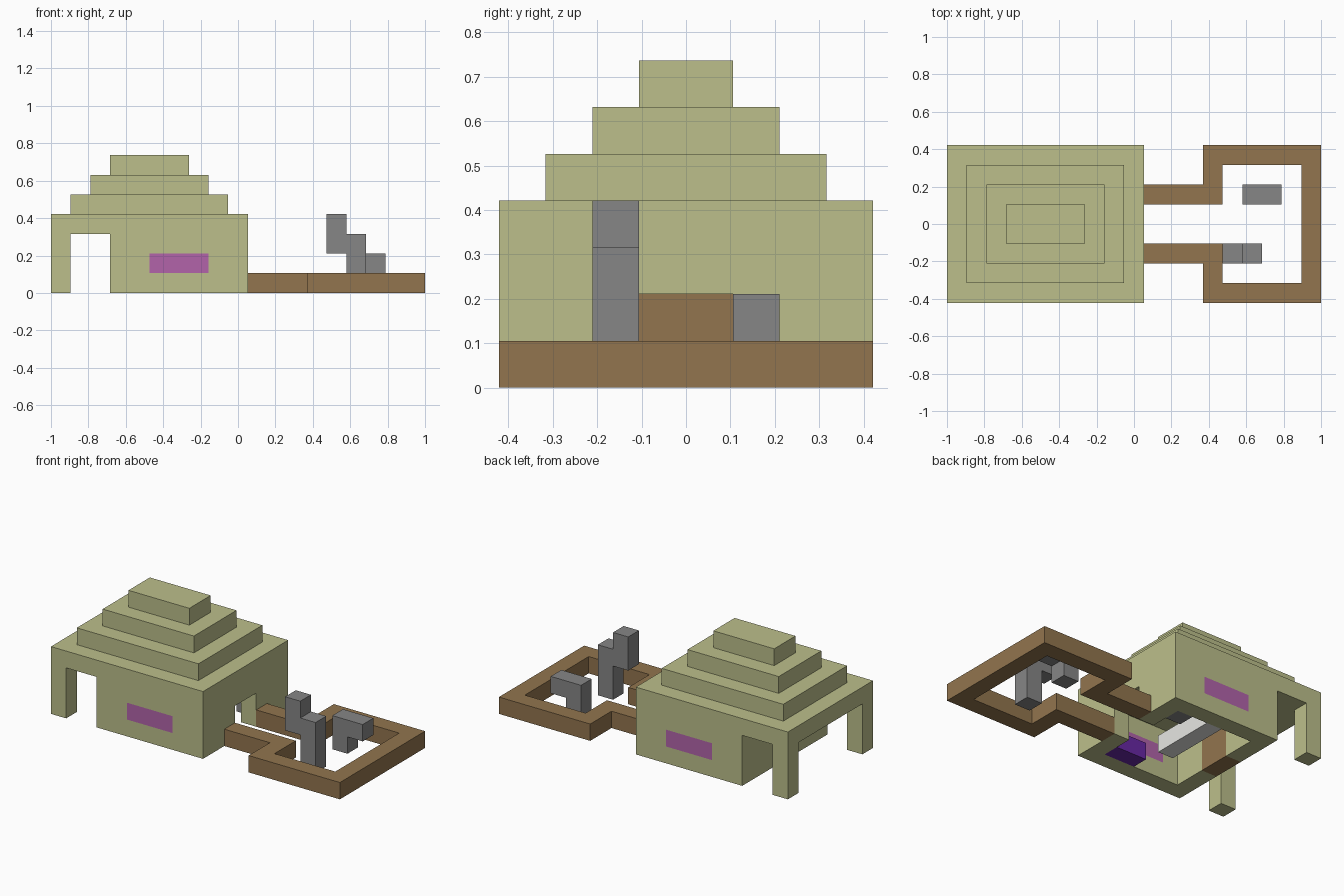
import bpy
import bmesh
from mathutils import Vector

if "Cube" in bpy.data.objects:
    bpy.data.objects.remove(bpy.data.objects["Cube"], do_unlink=True)

U = 2 / 19                       # one building block
ORIGIN = Vector((9.5, 4, 0))     # block-grid point that sits at the centre


def material(name, r, g, b):
    def linear(c):
        c /= 255
        return c / 12.92 if c <= 0.04045 else ((c + 0.055) / 1.055) ** 2.4
    col = (linear(r), linear(g), linear(b), 1)
    m = bpy.data.materials.new(name)
    m.use_nodes = True
    m.diffuse_color = col
    m.node_tree.nodes["Principled BSDF"].inputs["Base Color"].default_value = col
    return m


SAND = material("sand_stone", 188, 191, 139)
WOOD = material("brown_wood", 146, 117, 78)
GREY = material("grey_stone", 134, 134, 134)
PINK = material("pink_glass", 178, 100, 170)
PURPLE = material("deep_purple", 105, 40, 165)
WHITE = material("white_cloth", 240, 240, 236)


def prism(name, points, direction, mat):
    """Extrude a closed outline of grid points along a direction."""
    bm = bmesh.new()
    face = bm.faces.new([bm.verts.new((Vector(p) - ORIGIN) * U) for p in points])
    out = bmesh.ops.extrude_face_region(bm, geom=[face])
    moved = [v for v in out["geom"] if isinstance(v, bmesh.types.BMVert)]
    bmesh.ops.translate(bm, verts=moved, vec=Vector(direction) * U)
    bmesh.ops.recalc_face_normals(bm, faces=bm.faces)
    mesh = bpy.data.meshes.new(name)
    bm.to_mesh(mesh)
    bm.free()
    mesh.materials.append(mat)
    obj = bpy.data.objects.new(name, mesh)
    bpy.context.scene.collection.objects.link(obj)
    return obj


def box(name, x, y, z, mat):
    base = [(x[0], y[0], z[0]), (x[1], y[0], z[0]), (x[1], y[1], z[0]), (x[0], y[1], z[0])]
    return prism(name, base, (0, 0, z[1] - z[0]), mat)


def carve(obj, x, y, z):
    """Cut a box-shaped space out of an object."""
    cutter = box("cutter", x, y, z, SAND)
    cutter.hide_render = True
    mod = obj.modifiers.new("cut", "BOOLEAN")
    mod.operation = "DIFFERENCE"
    mod.solver = "EXACT"
    mod.object = cutter
    graph = bpy.context.evaluated_depsgraph_get()
    mesh = bpy.data.meshes.new_from_object(obj.evaluated_get(graph))
    obj.modifiers.clear()
    obj.data = mesh
    bpy.data.objects.remove(cutter, do_unlink=True)


# House block with porch, room, doorways and window holes
house = box("house_walls", (0, 10), (0, 8), (0, 4), SAND)
carve(house, (1, 3), (-1, 9), (-1, 3))      # porch, side to side
carve(house, (-1, 2), (1, 7), (-1, 3))      # porch, open end
carve(house, (4, 9), (1, 7), (-1, 3))       # room
carve(house, (8, 11), (3, 5), (-1, 2))      # doorway to the yard
carve(house, (2, 5), (3, 5), (-1, 2))       # doorway to the porch
carve(house, (5, 8), (-1, 9), (1, 2))       # windows
box("porch_door", (3, 4), (3, 5), (0, 2), WOOD)
for side, y in (("front", 0), ("back", 7)):
    box(side + "_window", (5, 8), (y, y + 1), (1, 2), PINK)

# Stepped roof
for i in range(1, 4):
    box(f"roof_step_{i}", (i, 10 - i), (i, 8 - i), (3 + i, 4 + i), SAND)

# Furniture in the room
box("purple_bench", (7, 9), (1, 2), (0, 1), PURPLE)
box("white_table", (6, 7), (3, 7), (0, 1), WHITE)
box("corner_stool", (8, 9), (6, 7), (0, 1), GREY)

# Low wooden border around path and yard
half = [(10, 2), (13, 2), (13, 0), (19, 0)]
inner = [(18, 1), (14, 1), (14, 3), (10, 3)]
outline = half + [(x, 8 - y) for x, y in reversed(half)]
outline += [(x, 8 - y) for x, y in reversed(inner)] + inner
prism("yard_border", [(x, y, 0) for x, y in outline], (0, 0, 1), WOOD)

# Stone figures in the yard
tall = [(15, 0), (16, 0), (16, 3), (15, 3), (15, 4), (14, 4), (14, 2), (15, 2)]
low = [(15, 0), (16, 0), (16, 1), (17, 1), (17, 2), (15, 2)]
prism("tall_stone", [(x, 2, z) for x, z in tall], (0, 1, 0), GREY)
prism("low_stone", [(x, 5, z) for x, z in low], (0, 1, 0), GREY)
